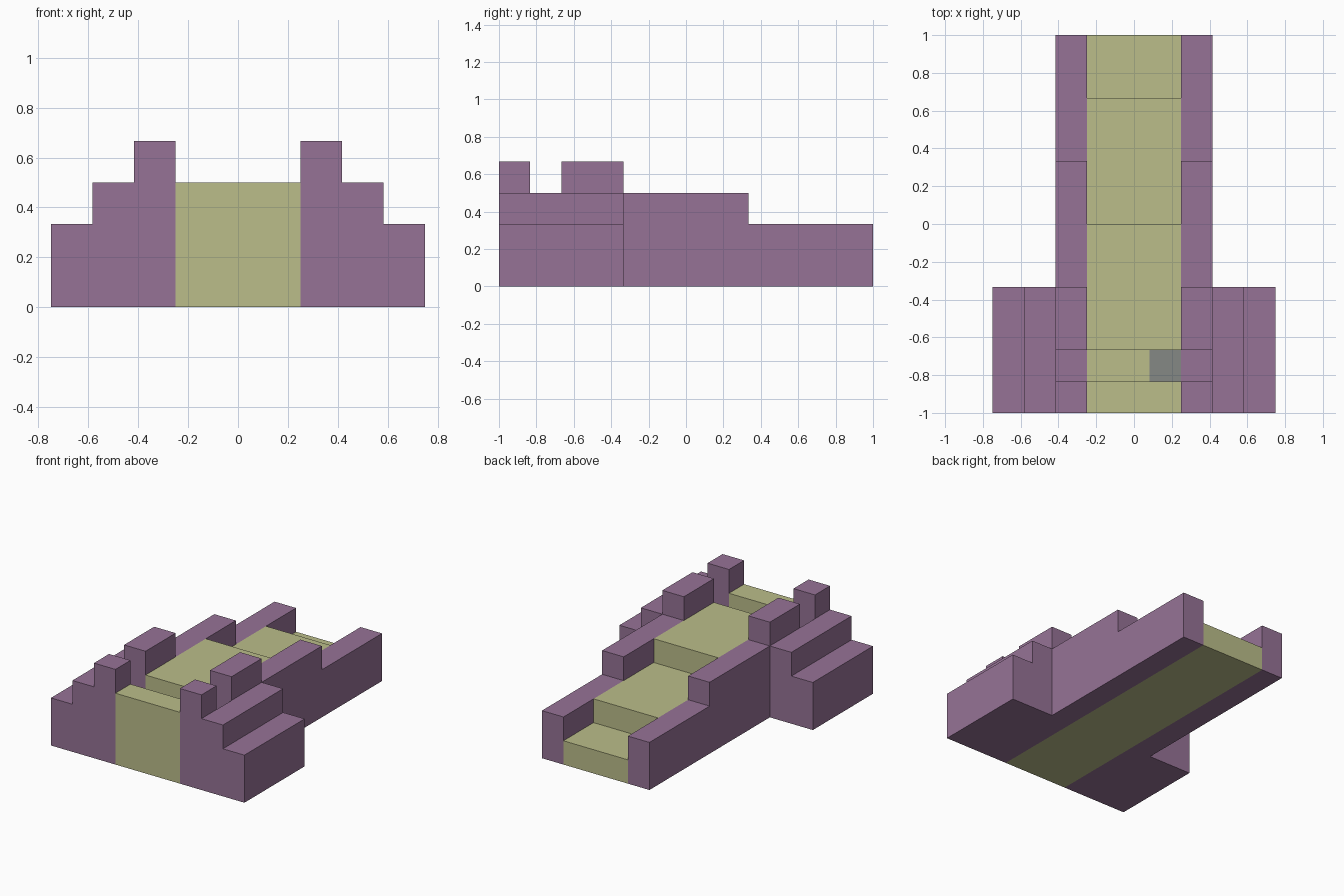
import bpy
import bmesh
from mathutils import Vector

U = 1 / 6  # grid step of the blocks

default = bpy.data.objects.get("Cube")
if default:
    bpy.data.objects.remove(default, do_unlink=True)


def material(name, rgb):
    mat = bpy.data.materials.new(name)
    mat.use_nodes = True
    mat.diffuse_color = (*rgb, 1)
    mat.node_tree.nodes["Principled BSDF"].inputs["Base Color"].default_value = (*rgb, 1)
    return mat


purple = material("dusty purple", (0.305, 0.171, 0.305))
olive = material("pale olive", (0.497, 0.509, 0.254))
grey = material("grey", (0.235, 0.246, 0.235))


def stepped(name, steps, start, span, axis, mat, mirror=False):
    """Extrude a staircase of (end, height) steps, rising from z = 0."""
    outline = [(start, 0)]
    previous = start
    for end, height in steps:
        outline += [(previous, height), (end, height)]
        previous = end
    outline.append((previous, 0))
    low, high = span
    bm = bmesh.new()
    if axis == "y":  # steps follow y, width follows x
        points = [Vector((low, a, z)) * U for a, z in outline]
        push = Vector((high - low, 0, 0)) * U
    else:  # steps follow x, width follows y
        points = [Vector((a, low, z)) * U for a, z in outline]
        push = Vector((0, high - low, 0)) * U
    face = bm.faces.new([bm.verts.new(p) for p in points])
    result = bmesh.ops.extrude_face_region(bm, geom=[face])
    moved = [v for v in result["geom"] if isinstance(v, bmesh.types.BMVert)]
    bmesh.ops.translate(bm, verts=moved, vec=push)
    bmesh.ops.recalc_face_normals(bm, faces=bm.faces)
    mesh = bpy.data.meshes.new(name)
    bm.to_mesh(mesh)
    bm.free()
    mesh.materials.append(mat)
    obj = bpy.data.objects.new(name, mesh)
    bpy.context.collection.objects.link(obj)
    if mirror:
        obj.modifiers.new("mirror", "MIRROR").use_clip = False
    return obj


# Central walkway: front sill, cross trench, then steps down to the back
stepped("walkway", [(-5, 3), (-4, 2), (0, 3), (4, 2), (6, 1)],
        -6, (-1.5, 1.5), "y", olive)

# Walls along both edges of the walkway
stepped("side_walls", [(-5, 4), (-4, 2), (-2, 4), (2, 3), (6, 2)],
        -6, (1.5, 2.5), "y", purple, mirror=True)

# Stepped shoulders beside the front part
stepped("front_shoulders", [(3.5, 3), (4.5, 2)],
        2.5, (-6, -2), "x", purple, mirror=True)

# Thin grey tile on the trench floor
tile = stepped("trench_tile", [(1.5, 0.03)], 0.5, (-5, -4), "x", grey)
tile.location.z = 2 * U
